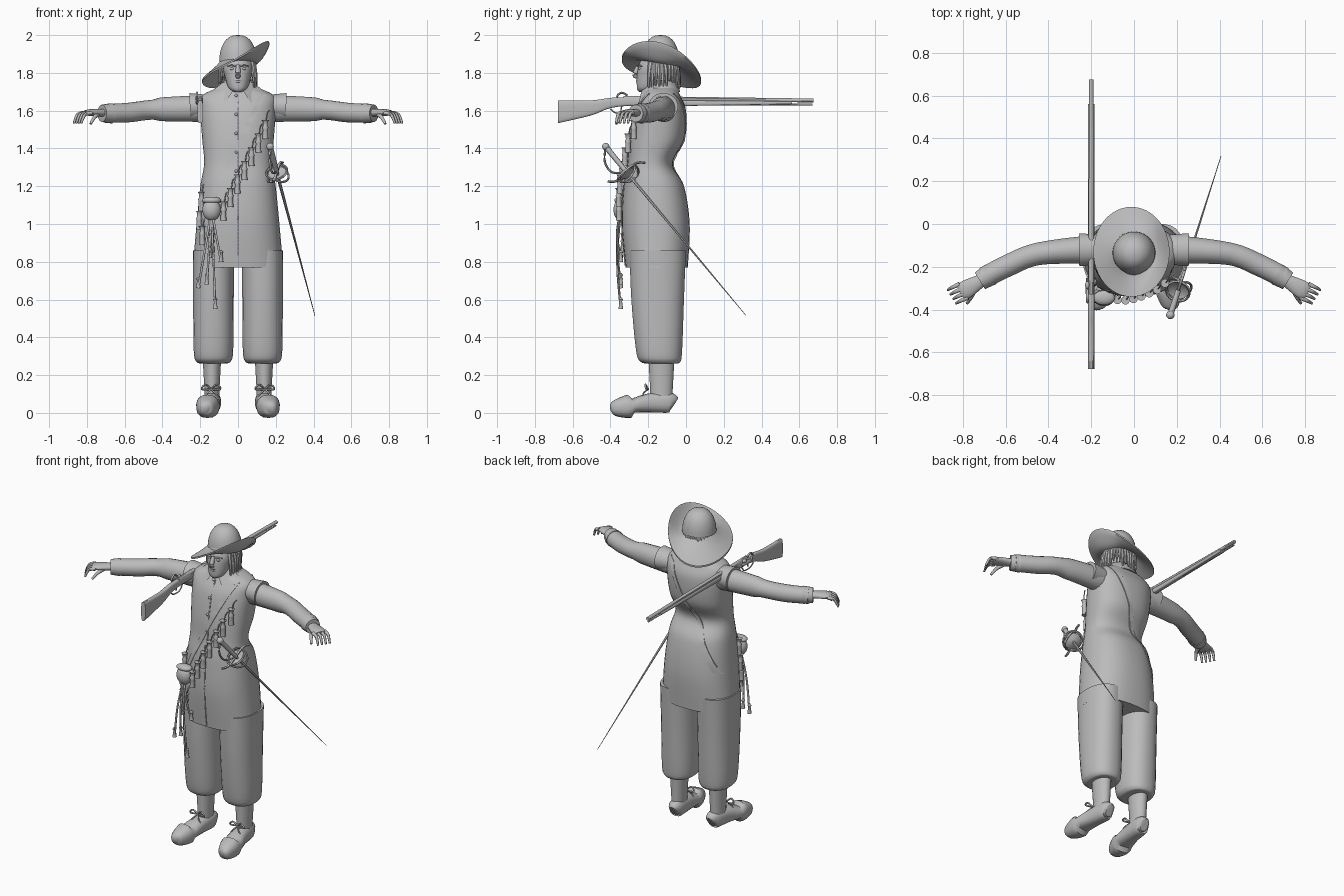
import bpy, bmesh, math, random
from mathutils import Vector

random.seed(4)
if "Cube" in bpy.data.objects:
    bpy.data.objects.remove(bpy.data.objects["Cube"])
colour = (.5, .5, .5, 1)
grey = bpy.data.materials.new("plain grey")
grey.use_nodes = True
grey.diffuse_color = colour
grey.node_tree.nodes["Principled BSDF"].inputs["Base Color"].default_value = colour
parts = []


def spline(rows, steps=5):
    """Smooth curve through rows of numbers."""
    result = []
    last = len(rows) - 1
    for i in range(last):
        before, start, end, after = rows[max(0, i - 1)], rows[i], rows[i + 1], rows[min(last, i + 2)]
        for step in range(steps):
            t = step / steps
            result.append(tuple(b + t / 2 * (c - a + t * (2*a - 5*b + 4*c - d + t * (3*(b - c) + d - a)))
                                for a, b, c, d in zip(before, start, end, after)))
    return result + [tuple(rows[-1])]


def loft(name, rings, caps=True):
    """Skin a list of closed rings."""
    bm = bmesh.new()
    loops = [[bm.verts.new(point) for point in ring] for ring in rings]
    for low, high in zip(loops, loops[1:]):
        for i in range(len(low)):
            bm.faces.new((low[i - 1], low[i], high[i], high[i - 1]))
    if caps:
        bm.faces.new(loops[0])
        bm.faces.new(loops[-1])
    bmesh.ops.recalc_face_normals(bm, faces=bm.faces)
    mesh = bpy.data.meshes.new(name)
    bm.to_mesh(mesh)
    bm.free()
    mesh.materials.append(grey)
    part = bpy.data.objects.new(name, mesh)
    bpy.context.collection.objects.link(part)
    parts.append(part)


def section(centre, across, along, sides, power=2):
    """Ellipse, or a squarer outline for a higher power."""
    points = []
    for i in range(sides):
        angle = math.tau * (i + .5) / sides
        u, v = (math.copysign(abs(k) ** (2 / power), k) for k in (math.cos(angle), math.sin(angle)))
        points.append(Vector(centre) + Vector(across) * u + Vector(along) * v)
    return points


def stack(name, rows, x=0, sides=24, power=2):
    """Level sections: height, half width, front, back."""
    loft(name, [section((x, (front + back) / 2, z), (width, 0, 0), (0, (back - front) / 2, 0), sides, power)
                for z, width, front, back in rows])


def turned(name, centre, profile, sides=12):
    """Upright turned part: height above the centre, radius."""
    x, y, z = centre
    stack(name, [(z + h, r, y - r, y + r) for h, r in profile], x, sides)


def tube(name, rows, sides=16, power=2):
    """Path points, each followed by half width and half height."""
    rows = spline(rows)
    rings = []
    for i, row in enumerate(rows):
        ahead = Vector(rows[min(i + 1, len(rows) - 1)][:3]) - Vector(rows[max(i - 1, 0)][:3])
        across = ahead.cross((0, 0, 1)).normalized() if abs(ahead.x) + abs(ahead.y) > .0001 else Vector((1, 0, 0))
        rings.append(section(row[:3], across * row[3], across.cross(ahead).normalized() * row[-1], sides, power))
    loft(name, rings)


def rod(name, points, radius, end=None, sides=8):
    """Round bar along points, tapering to the end radius."""
    end = radius if end is None else end
    count = len(points) - 1
    tube(name, [(*p, radius + (end - radius) * i / count) for i, p in enumerate(points)], sides)


def ball(name, centre, width, depth, height):
    angles = [math.pi * (i + .1) / 9 for i in range(9)]
    x, y, z = centre
    stack(name, [(z - height * math.cos(a), width * math.sin(a), y - depth * math.sin(a), y + depth * math.sin(a))
                 for a in angles], x, 16)


# Coat, pinched at the waist
coat = spline([(.77, .24, -.32, .01), (1, .22, -.34, .02), (1.2, .2, -.33, -.01), (1.32, .18, -.31, -.07),
               (1.45, .19, -.3, -.01), (1.6, .2, -.27, 0), (1.68, .19, -.23, -.03), (1.73, .08, -.2, -.06)], 8)
stack("coat", coat, 0, 40, 2.4)


def surface(x, z, side=-1):
    """Depth of the coat at x and z, on the front or the back."""
    _, width, front, back = min(coat, key=lambda row: abs(row[0] - z))
    bulge = (1 - min(.97, abs(x / width)) ** 2.4) ** (1 / 2.4)
    return (front + back) / 2 + side * bulge * (back - front) / 2


# Front opening and buttons
heights = [.78 + .1 * i for i in range(10)]
rod("coat_front_edge", [(0, surface(0, z), z) for z in heights], .004)
for z in heights[5:]:
    ball("coat_button", (-.01, surface(0, z), z), .008, .01, .008)

# Collar with two falling points
stack("collar_band", [(1.7, .12, -.22, -.03), (1.73, .1, -.22, -.04), (1.76, .07, -.2, -.06)])
for side in (-1, 1):
    outline = [(.01, -.23, 1.73), (.08, -.18, 1.74), (.13, -.18, 1.7), (.07, -.25, 1.64)]
    loft("collar_point", [[(side * x, y + lift, z + lift) for x, y, z in outline] for lift in (0, .01)])

# Head and face
stack("neck", [(1.66, .06, -.2, -.07), (1.8, .06, -.2, -.07)])
stack("head", spline([(1.7, .02, -.25, -.18), (1.72, .05, -.26, -.14), (1.78, .07, -.26, -.08),
                      (1.84, .08, -.25, -.06), (1.92, .06, -.22, -.07)]), 0, 28, 2.2)
tube("nose", [(0, -.25, 1.84, .01), (0, -.27, 1.79, .015), (0, -.25, 1.78, .01)])
for z in (1.754, 1.763):
    rod("lip", [(-.025, -.25, z), (0, -.26, z), (.025, -.25, z)], .005)
for side in (-1, 1):
    ball("eye", (side * .03, -.243, 1.822), .013, .01, .008)
    rod("eyebrow", [(side * .014, -.254, 1.836), (side * .035, -.25, 1.84), (side * .056, -.233, 1.835)], .005, .003)
    ball("ear", (side * .08, -.15, 1.8), .01, .02, .03)

# Hair hanging in locks under the hat
for i in range(24):
    angle = math.radians(-28 + i * 10)
    bottom = random.uniform(1.71, 1.76)
    way = Vector((math.cos(angle), math.sin(angle) * 1.15, 0))
    root = Vector((0, -.145, bottom))
    rod("hair_lock", [root + way * .07 + Vector((0, 0, 1.88 - bottom)),
                      root + way * .092 + Vector((0, 0, .08)), root + way * .097], .016, .005, 6)

# Hat: domed crown, brim turned up on the left
crown = Vector((0, -.135, 1.86))
arc = [math.pi / 2 * i / 8.1 for i in range(9)]
turned("hat_crown", crown, [(.14 * math.sin(a), .1 * math.cos(a) ** .8) for a in arc], 32)
brim = []
profile = [(i / 5, 0) for i in range(6)] + [(1 - i / 5, -.01) for i in range(6)]
for reach, drop in profile:
    loop = []
    for i in range(48):
        angle = math.tau * i / 48
        way = Vector((math.cos(angle), math.sin(angle), 0))
        inner = crown + way * .094 - Vector((0, 0, way.y * .015))
        height = 1.84 + .115 * math.cos(angle + math.pi / 6) + .02 * math.cos(angle * 2)
        outer = Vector((way.x * .178 - .012, way.y * .21 - .13, height))
        point = inner.lerp(outer, reach)
        point.z = inner.z + (height - inner.z) * reach ** (1.8 if height > inner.z else .9) + drop
        loop.append(point)
    brim.append(loop)
loft("hat_brim", brim, False)

for side in (-1, 1):
    def mirrored(rows):
        return [(side * x, *rest) for x, *rest in rows]

    # Sleeve, shoulder wing and cuff
    tube("sleeve", mirrored([(.13, -.12, 1.6, .06, .065), (.22, -.12, 1.61, .065, .07), (.45, -.14, 1.605, .053, .062),
                             (.58, -.19, 1.59, .052, .058), (.7, -.25, 1.585, .05)]), 20)
    tube("shoulder_wing", mirrored([(.16, -.12, 1.625, .07, .06), (.255, -.12, 1.622, .078, .072)]), 20)
    tube("cuff", mirrored([(.67, -.235, 1.586, .054, .05), (.72, -.266, 1.586, .046)]))

    # Hand
    tube("palm", mirrored([(.69, -.25, 1.588, .025, .022), (.78, -.303, 1.59, .043, .018), (.81, -.32, 1.587, .035, .012)]))
    knuckle = Vector((.795, -.312, 1.588))
    for spread in (-1.5, -.5, .5, 1.5):
        base = knuckle + Vector((.013, .021, 0)) * spread
        bends = [base, base + Vector((.035, -.016, -.01)), base + Vector((.055, -.027, -.055))]
        rod("finger", mirrored(bends), .012, .006)
    rod("thumb", mirrored([(.74, -.295, 1.583), (.76, -.34, 1.565), (.78, -.37, 1.53)]), .014, .007)

    # Breeches gathered below the knee, and stocking
    stack("breeches_leg", spline([(.262, .06, -.2, -.05), (.27, .09, -.24, -.03), (.33, .105, -.265, -.02),
                                  (.6, .108, -.29, -.01), (.86, .11, -.3, 0)]), side * .13, 28, 2.3)
    stack("stocking", [(.05, .04, -.19, -.07), (.12, .04, -.19, -.07), (.3, .05, -.2, -.06)], side * .138)

    # Shoe and laces
    tube("shoe", mirrored([(.132, -.063, .045, .025, .035), (.134, -.09, .055, .044, .054), (.145, -.2, .052, .052, .05),
                           (.16, -.3, .035, .062, .034), (.17, -.38, .024, .04, .022), (.17, -.4, .02, .012)]), 18, 2.4)
    tongue = Vector((side * .142, -.2, .125))
    for way in (-1, 1):
        rod("lace_loop", [tongue, tongue + Vector((way * .03, -.015, .025)),
                          tongue + Vector((way * .05, -.01, 0)), tongue], .005)
        rod("lace_end", [tongue, tongue + Vector((way * .02, -.025, -.02)), tongue + Vector((way * .035, -.025, -.04))], .004)

# Bandolier strap from left shoulder to right hip, front and back
for side, name in ((-1, "strap_front"), (1, "strap_back")):
    rings = []
    for i in range(25):
        x, z = .13 - .32 * i / 24, 1.68 - .66 * i / 24
        rings.append([(x + edge * .02, surface(x + edge * .02, z + edge * .01, side) + side * depth, z + edge * .01)
                      for edge, depth in ((-1, -.006), (-1, .005), (1, .005), (1, -.006))])
    loft(name, rings)

# Powder bottles along the strap and over the hip
hung = [(.145 - .037 * i, 1.5 - .072 * i) for i in range(7)]
hung += [(-.195, 1.12), (-.205, 1.02), (-.19, .94), (-.14, .9)]
for x, z in hung:
    centre = Vector((x, surface(x, z) - .022, z))
    turned("powder_bottle", centre, [(-.05, .016), (0, .014), (.01, .017), (.02, .012), (.04, .013), (.05, .02)])
    rod("bottle_cord", [centre, centre + Vector((.01, .01, .08)), centre + Vector((.02, .03, .1))], .003)

# Pouch with hanging cords
pouch = Vector((-.14, -.345, 1.075))
ball("pouch", pouch, .05, .04, .058)
ball("pouch_flap", pouch + Vector((0, 0, .05)), .052, .035, .02)
for x, z in ((-.12, .55), (-.165, .68), (-.21, .66), (-.09, .8), (-.15, .82)):
    end = Vector((x, pouch.y, z))
    rod("hanging_cord", [pouch, pouch.lerp(end, .5) - Vector((0, .02, 0)), end], .006)
    turned("cord_tassel", end, [(0, .013), (.04, .007), (.05, .012), (.06, .005)])

# Rapier
hilt, tip, pommel = Vector((.205, -.315, 1.275)), Vector((.407, .318, .515)), Vector((.17, -.425, 1.41))
rod("rapier_blade", [hilt, tip], .009, .0015, 6)
rod("rapier_grip", [hilt, pommel], .013, .015)
ball("rapier_pommel", pommel, .02, .02, .02)
axis = (tip - hilt).normalized()
across = axis.cross((0, 0, 1)).normalized()
outward = across.cross(axis)
for way in (-1, 1):
    rod("rapier_quillon", [hilt, hilt + outward * way * .07, hilt + outward * way * .11 + axis * way * .03], .007)
    for depth in (0, .045):
        bow = [hilt + (axis * depth + across * way * .055) * math.sin(a) + outward * .06 * math.cos(a)
               for a in (math.pi * i / 6 for i in range(7))]
        rod("rapier_guard_ring", bow, .006)
rod("rapier_knuckle_bow", [hilt, hilt - outward * .06 - axis * .05, hilt - outward * .055 - axis * .12, pommel], .006)
loft("rapier_shell", [section(hilt + axis * (.03 - depth), across * r, outward * r, 20)
                      for depth, r in ((0, .01), (.02, .05), (.024, .05), (.012, .03))])

# Musket resting by the right shoulder
gun = -.2
stock = spline([(-.678, 1.533, 1.655), (-.5, 1.575, 1.655), (-.35, 1.622, 1.67), (0, 1.625, 1.655), (.56, 1.634, 1.65)])
loft("musket_stock", [section((gun, y, (low + high) / 2), (.015, 0, 0), (0, 0, (high - low) / 2), 16, 3.5)
                      for y, low, high in stock])
rod("musket_barrel", [(gun, -.33, 1.665), (gun, .676, 1.654)], .014, .011)
rod("musket_ramrod", [(gun, 0, 1.632), (gun, .67, 1.633)], .005)
rod("trigger_guard", [(gun, -.4, 1.61), (gun, -.37, 1.588), (gun, -.31, 1.588), (gun, -.28, 1.62)], .004)
rod("trigger", [(gun, -.34, 1.625), (gun, -.345, 1.6)], .004)
lock = Vector((gun - .018, -.31, 1.645))
ball("lock_plate", lock, .008, .06, .012)
rod("lock_cock", [lock + Vector((0, y, z)) for y, z in ((-.04, 0), (-.055, .03), (-.03, .05), (0, .035))], .006)
ball("priming_pan", lock + Vector((0, .025, .02)), .011, .018, .011)

# Shading
for other in bpy.context.selected_objects:
    other.select_set(False)
for part in parts:
    part.select_set(True)
bpy.context.view_layer.objects.active = parts[0]
bpy.ops.object.shade_smooth_by_angle(angle=math.radians(45))
